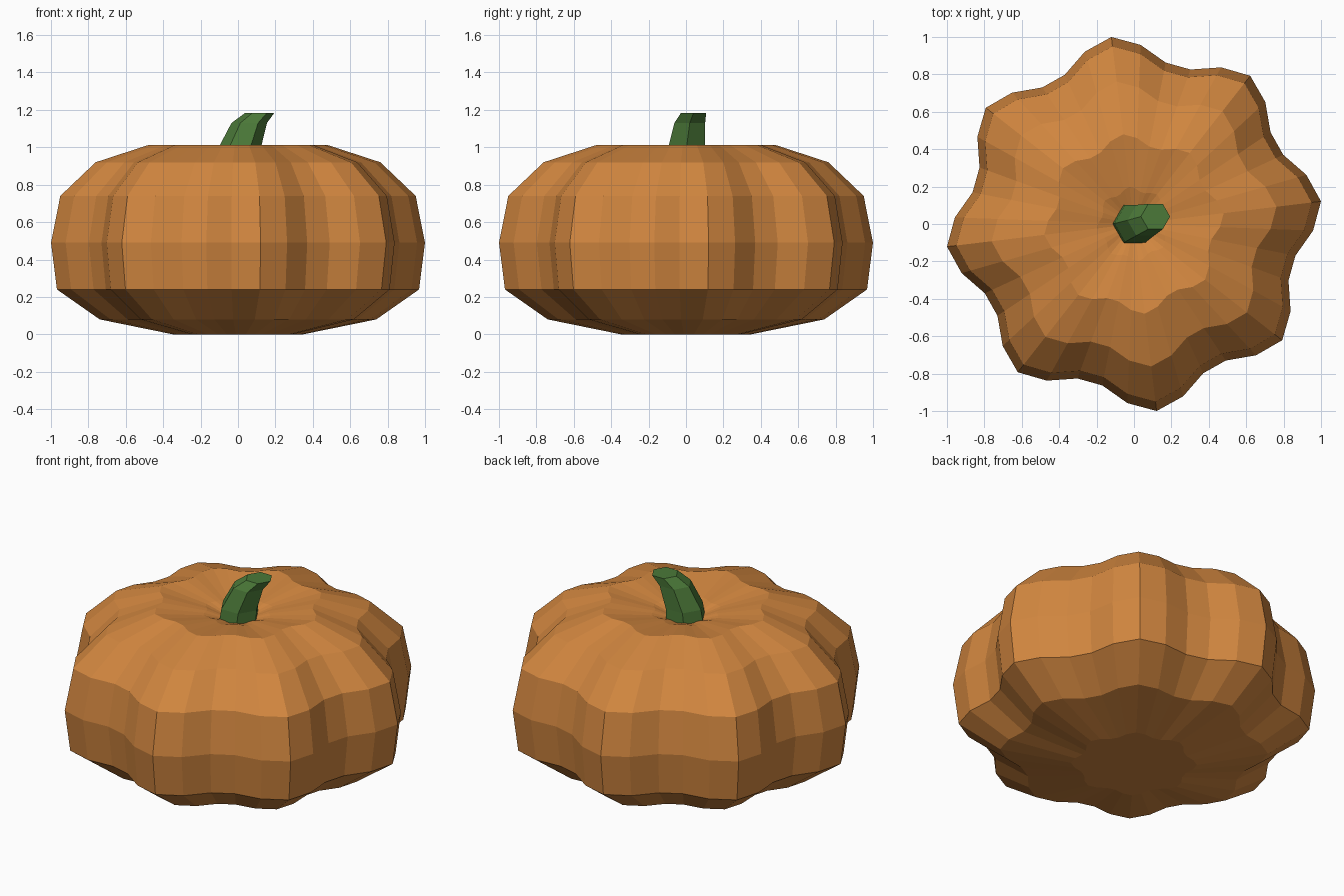
import bpy, bmesh
from math import cos, sin, radians, tau

if "Cube" in bpy.data.objects:
    bpy.data.objects.remove(bpy.data.objects["Cube"])


def make_object(name, rings, color, tip=None):
    """Bridge equal-length rings of points; cap the bottom, and cap or taper the top."""
    bm = bmesh.new()
    loops = [[bm.verts.new(p) for p in ring] for ring in rings]
    n = len(loops[0])
    for a, b in zip(loops, loops[1:]):
        for i in range(n):
            j = (i + 1) % n
            bm.faces.new((a[i], a[j], b[j], b[i]))
    bm.faces.new(loops[0][::-1])
    if tip:
        t = bm.verts.new(tip)
        for i in range(n):
            bm.faces.new((loops[-1][i], loops[-1][(i + 1) % n], t))
    else:
        bm.faces.new(loops[-1])
    bmesh.ops.recalc_face_normals(bm, faces=bm.faces[:])
    mesh = bpy.data.meshes.new(name)
    bm.to_mesh(mesh)
    bm.free()
    mat = bpy.data.materials.new(name + "_color")
    mat.diffuse_color = color
    mat.use_nodes = True
    mat.node_tree.nodes["Principled BSDF"].inputs["Base Color"].default_value = mat.diffuse_color
    mesh.materials.append(mat)
    obj = bpy.data.objects.new(name, mesh)
    bpy.context.collection.objects.link(obj)
    return obj


# Ribbed body: eight lobes, five segments per lobe
LOBES, SEGMENTS, TURN = 8, 40, radians(6.9)
profile = [(0.35, 0), (0.745, 0.08), (0.975, 0.24), (1.007, 0.49), (0.957, 0.74),
           (0.767, 0.92), (0.483, 1.012), (0.2, 0.965)]


def lobed_ring(radius, z):
    ring = []
    for i in range(SEGMENTS):
        a = tau * i / SEGMENTS
        r = radius * (0.93 + 0.07 * cos(LOBES * a))
        ring.append((r * cos(a + TURN), r * sin(a + TURN), z))
    return ring


make_object("pumpkin_body", [lobed_ring(r, z) for r, z in profile],
            (0.64, 0.24, 0.05, 1), tip=(0, 0, 0.9))

# Bent hexagonal stem: centre x, centre y, height, radius
stem = [(0, 0, 0.9, 0.12), (0.01, 0.003, 1.0, 0.113),
        (0.06, 0.02, 1.13, 0.095), (0.115, 0.04, 1.183, 0.078)]
make_object("stem", [[(x + r * cos(tau * i / 6), y + r * sin(tau * i / 6), z)
                      for i in range(6)] for x, y, z, r in stem],
            (0.07, 0.19, 0.04, 1))
